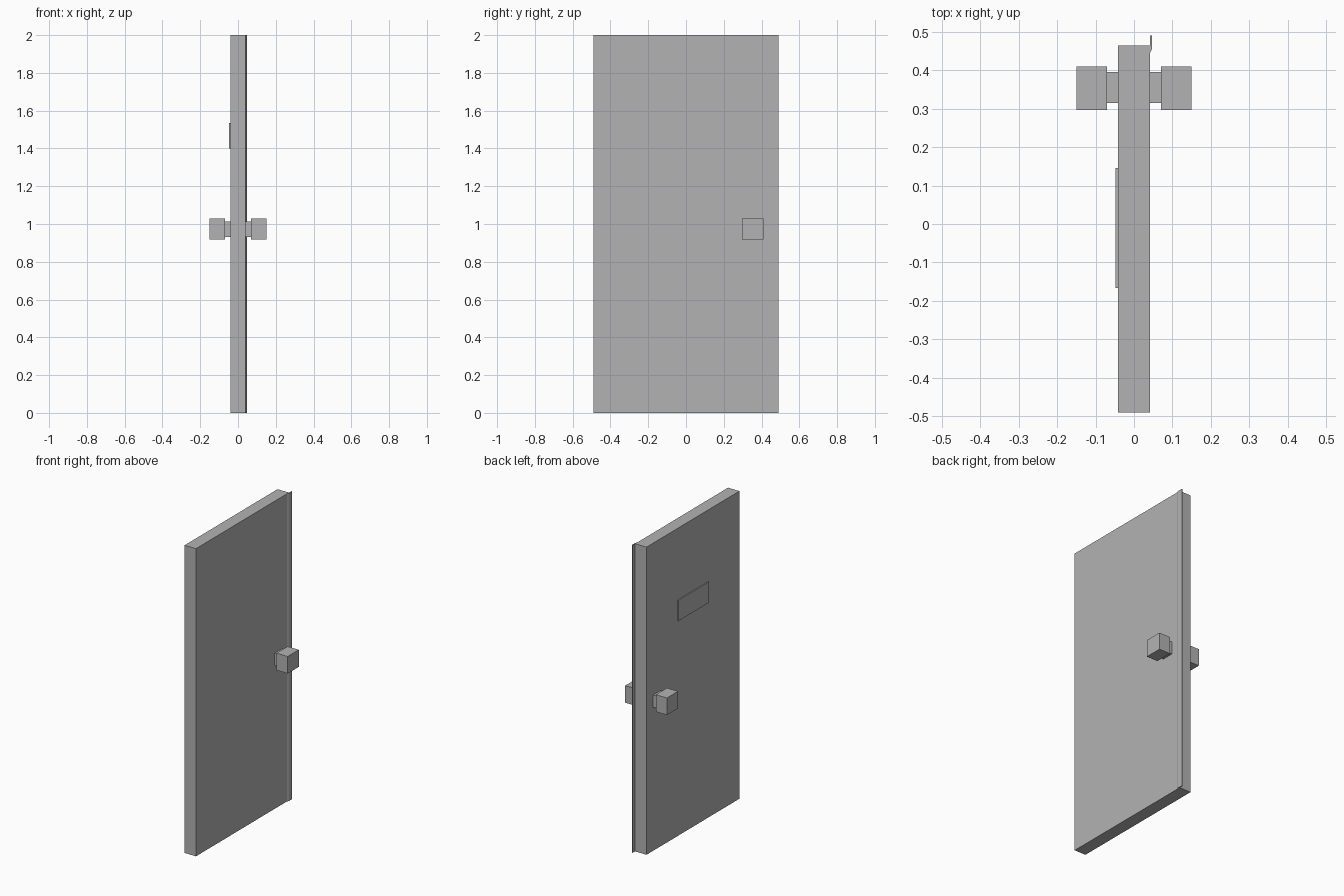
import bpy
import bmesh

cube = bpy.data.objects.get("Cube")
if cube:
    bpy.data.objects.remove(cube, do_unlink=True)

grey = bpy.data.materials.new("plain_grey")
grey.use_nodes = True
colour = (0.45, 0.45, 0.45, 1)
grey.diffuse_color = colour
grey.node_tree.nodes["Principled BSDF"].inputs["Base Color"].default_value = colour


def extrude_profile(name, outline, bottom, top):
    """Extrude an xy outline upward into a closed flat-sided solid."""
    mesh = bpy.data.meshes.new(name)
    bm = bmesh.new()
    base = bm.faces.new([bm.verts.new((x, y, bottom)) for x, y in outline])
    result = bmesh.ops.extrude_face_region(bm, geom=[base], use_keep_orig=True)
    verts = [v for v in result["geom"] if isinstance(v, bmesh.types.BMVert)]
    bmesh.ops.translate(bm, verts=verts, vec=(0, 0, top - bottom))
    bmesh.ops.recalc_face_normals(bm, faces=bm.faces)
    bm.to_mesh(mesh)
    bm.free()
    mesh.materials.append(grey)
    obj = bpy.data.objects.new(name, mesh)
    bpy.context.collection.objects.link(obj)
    return obj


def box(name, xs, ys, zs):
    (x0, x1), (y0, y1) = sorted(xs), ys
    return extrude_profile(name, [(x0, y0), (x1, y0), (x1, y1), (x0, y1)], *zs)


# Door slab and sign plate
box("door_panel", (-0.041, 0.041), (-0.49, 0.464), (0, 2))
box("sign_plate", (-0.048, -0.041), (-0.166, 0.145), (1.4, 1.535))

# Bent strip covering the gap at the latch edge
extrude_profile("edge_strip", [(0.041, 0.443), (0.047, 0.456), (0.047, 0.49),
                               (0.042, 0.49), (0.042, 0.464), (0.041, 0.464)], 0, 2)

# Square knob and stem on both faces
for side, label in ((-1, "right"), (1, "left")):
    box(label + "_knob_stem", (side * 0.041, side * 0.07), (0.315, 0.395), (0.932, 1.012))
    box(label + "_knob", (side * 0.07, side * 0.15), (0.296, 0.41), (0.917, 1.028))
